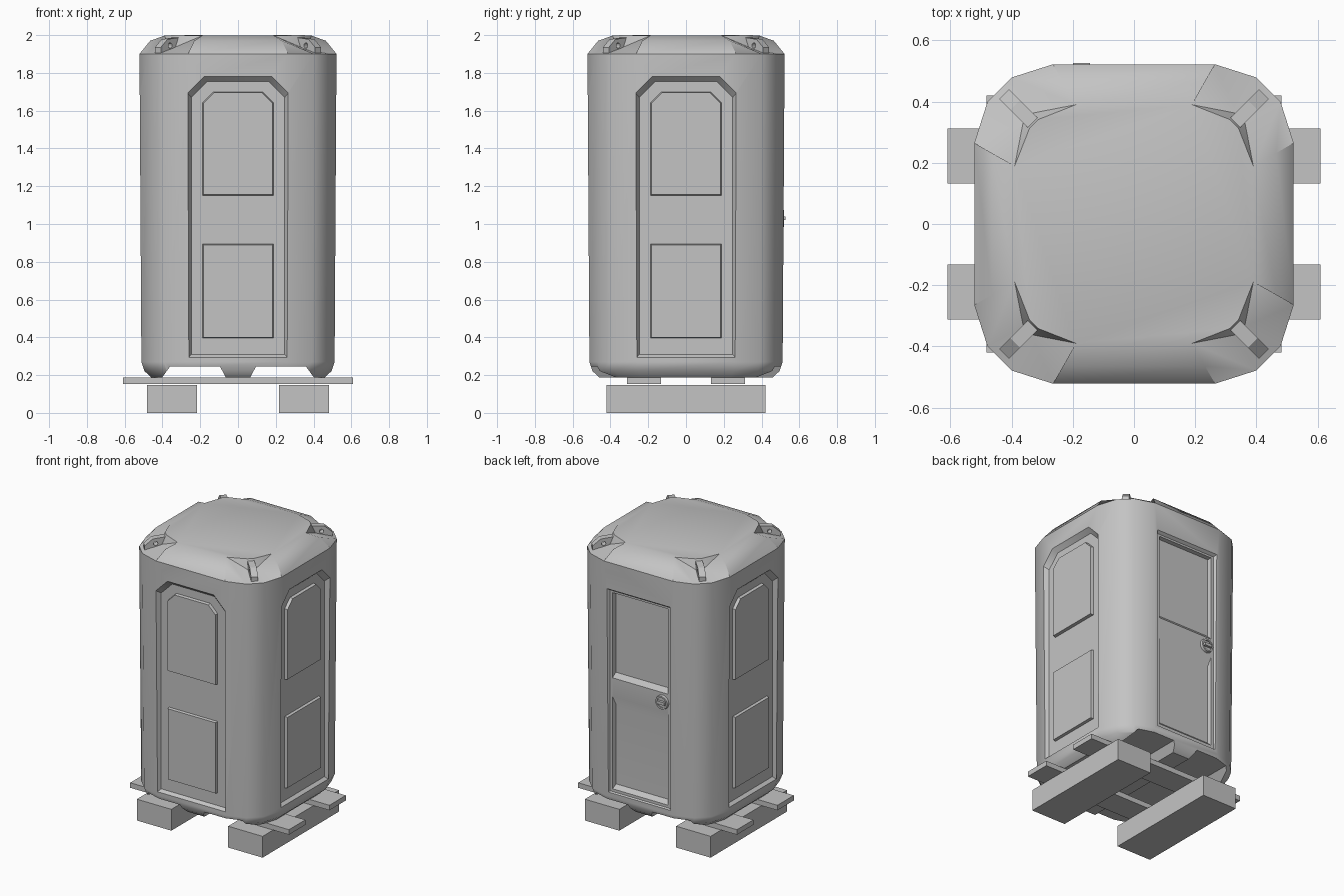
import bpy, bmesh, math
from mathutils import Matrix, Vector

cube = bpy.data.objects.get("Cube")
if cube:
    bpy.data.objects.remove(cube, do_unlink=True)

grey = bpy.data.materials.new("plain_grey")
grey.use_nodes = True
GREY = (0.55, 0.55, 0.55, 1)
grey.diffuse_color = GREY
grey.node_tree.nodes["Principled BSDF"].inputs["Base Color"].default_value = GREY


def make(name, verts, faces, angle=0.0):
    """Mesh object from points and faces, turned about z."""
    turn = Matrix.Rotation(angle, 3, "Z")
    bm = bmesh.new()
    vs = [bm.verts.new(turn @ Vector(v)) for v in verts]
    for f in faces:
        bm.faces.new([vs[i] for i in f])
    bmesh.ops.remove_doubles(bm, verts=bm.verts, dist=0.0001)
    bmesh.ops.recalc_face_normals(bm, faces=bm.faces)
    mesh = bpy.data.meshes.new(name)
    bm.to_mesh(mesh)
    bm.free()
    mesh.materials.append(grey)
    ob = bpy.data.objects.new(name, mesh)
    bpy.context.collection.objects.link(ob)
    return ob


def loft(name, rings, angle=0.0):
    """Closed skin through rings of equal point count."""
    n = len(rings[0])
    verts = [p for ring in rings for p in ring]
    faces = [list(range(n)), list(range(len(verts) - n, len(verts)))]
    for k in range(len(rings) - 1):
        for i in range(n):
            j = (i + 1) % n
            faces.append([k * n + i, k * n + j, (k + 1) * n + j, (k + 1) * n + i])
    return make(name, verts, faces, angle)


def prism(name, outline1, d1, outline2, d2, angle=0.0):
    """Prism facing -y between two (x, z) outlines at distances d1 and d2."""
    return loft(name, [[(x, -d1, z) for x, z in outline1],
                       [(x, -d2, z) for x, z in outline2]], angle)


def arch(w, z0, z1, c=0.0):
    """Rectangle outline, optionally with clipped upper corners."""
    if c:
        return [(-w, z0), (w, z0), (w, z1 - c), (w - c, z1), (c - w, z1), (-w, z1 - c)]
    return [(-w, z0), (w, z0), (w, z1), (-w, z1)]


def circle(x, z, r, n=20):
    return [(x + r * math.cos(2 * math.pi * i / n), z + r * math.sin(2 * math.pi * i / n))
            for i in range(n)]


def box(name, x0, x1, y0, y1, z0, z1):
    o = [(x0, z0), (x1, z0), (x1, z1), (x0, z1)]
    return prism(name, o, -y0, o, -y1)


def carve(ob, cutter):
    mod = ob.modifiers.new("cut", "BOOLEAN")
    mod.object = cutter
    mod.operation = "DIFFERENCE"
    mod.solver = "EXACT"
    bpy.context.view_layer.objects.active = ob
    bpy.ops.object.modifier_apply(modifier=mod.name)
    bpy.data.objects.remove(cutter, do_unlink=True)


def smooth(ob, degrees):
    bpy.ops.object.select_all(action="DESELECT")
    ob.select_set(True)
    bpy.context.view_layer.objects.active = ob
    bpy.ops.object.shade_smooth_by_angle(angle=math.radians(degrees))


QUARTERS = [k * math.pi / 2 for k in range(4)]
CORNER = [(0.522, 0.265), (0.479, 0.4), (0.4, 0.479), (0.265, 0.522)]


def ring(scale, z):
    pts = []
    for a in QUARTERS:
        turn = Matrix.Rotation(a, 3, "Z")
        pts += [turn @ Vector((x * scale, y * scale, z)) for x, y in CORNER]
    return pts


# Cabin shell with rounded foot
body = loft("cabin_body", [ring(0.88, 0.188), ring(0.95, 0.222), ring(0.98, 0.27), ring(1, 1.9)])

# Lifting channels under the floor
for s in (-1, 1):
    low = [(s * 0.055, 0.17), (s * 0.415, 0.17), (s * 0.36, 0.245), (s * 0.095, 0.245)]
    carve(body, prism("channel_cutter", low, -0.7, low, 0.7))

# Arched recesses on the three plain walls
WALLS = {"front": 0.0, "left": math.pi / 2, "right": -math.pi / 2}
for side, a in WALLS.items():
    carve(body, prism("recess_cutter", arch(0.27, 0.283, 1.787, 0.09), 0.527,
                      arch(0.247, 0.31, 1.755, 0.085), 0.49, a))

# Door opening and its two sunken panels on the back wall
BACK = math.pi
carve(body, prism("door_cutter", arch(0.247, 0.287, 1.718), 0.527,
                  arch(0.232, 0.305, 1.7), 0.502, BACK))
carve(body, prism("upper_cutter", arch(0.214, 1.09, 1.687), 0.506,
                  arch(0.207, 1.125, 1.682), 0.475, BACK))
carve(body, prism("lower_cutter", arch(0.214, 0.32, 0.975), 0.506,
                  arch(0.204, 0.35, 0.9), 0.475, BACK))
smooth(body, 35)
weighted = body.modifiers.new("even_normals", "WEIGHTED_NORMAL")
weighted.keep_sharp = True

# Raised panels inside the recesses
for side, a in WALLS.items():
    prism(side + "_upper_panel", arch(0.188, 1.15, 1.7, 0.057), 0.485,
          arch(0.183, 1.155, 1.695, 0.055), 0.51, a)
    prism(side + "_lower_panel", arch(0.188, 0.395, 0.895), 0.485,
          arch(0.183, 0.4, 0.89), 0.508, a)

# Door lock: round plate, ring and turning grip
LX, LZ = 0.172, 1.03
lock = prism("lock_plate", circle(LX, LZ, 0.05), 0.495, circle(LX, LZ, 0.045), 0.518, BACK)
carve(lock, prism("lock_cutter", circle(LX, LZ, 0.034), 0.51, circle(LX, LZ, 0.034), 0.53, BACK))
grip = [(LX - 0.028, LZ - 0.01), (LX + 0.028, LZ - 0.01), (LX + 0.028, LZ + 0.01), (LX - 0.028, LZ + 0.01)]
prism("lock_grip", grip, 0.505, grip, 0.527, BACK)
smooth(lock, 35)

# Roof: curved sides, flat crown and a pocket in each corner
quarter = [(x, y, 1.9) for x, y in CORNER]
quarter += [(0.465, 0.232, 1.97), (0.39, 0.19, 1.997), (0.342, 0.312, 2.0),
            (0.312, 0.342, 2.0), (0.19, 0.39, 1.997), (0.232, 0.465, 1.97),
            (0.362, 0.335, 1.935), (0.335, 0.362, 1.935)]
n = len(quarter)
verts, faces, crown = [], [], []
for k, a in enumerate(QUARTERS):
    turn = Matrix.Rotation(a, 3, "Z")
    verts += [turn @ Vector(p) for p in quarter]
    b, nxt = k * n, ((k + 1) % 4) * n
    pocket = [(0, 1, 10, 5, 4), (1, 2, 11, 10), (2, 3, 9, 8, 11),
              (5, 10, 6), (6, 10, 11, 7), (7, 11, 8)]
    faces += [[b + i for i in f] for f in pocket]
    faces += [[b + 3, nxt, nxt + 4, b + 9], [b + 9, nxt + 4, nxt + 5, b + 8]]
    crown += [b + i for i in (5, 6, 7, 8)]
faces.append(crown)
roof = make("roof", verts, faces)
smooth(roof, 35)

# Lifting lugs with eye holes in the roof pockets
lug_side = [(0.44, 1.9), (0.6, 1.9), (0.6, 1.935), (0.55, 1.978), (0.44, 1.99)]
for k, a in enumerate(QUARTERS):
    a += math.pi / 4
    lug = prism("lifting_lug_%d" % (k + 1), lug_side, -0.022, lug_side, 0.022, a)
    eye = circle(0.53, 1.945, 0.014, 12)
    carve(lug, prism("eye_cutter", eye, -0.1, eye, 0.1, a))

# Base: two beams with two cross planks
for side, s in (("left", 1), ("right", -1)):
    x0, x1 = sorted((s * 0.218, s * 0.483))
    box(side + "_beam", x0, x1, -0.42, 0.42, 0.0, 0.148)
for side, s in (("front", -1), ("back", 1)):
    y0, y1 = sorted((s * 0.132, s * 0.312))
    box(side + "_plank", -0.61, 0.61, y0, y1, 0.152, 0.187)
